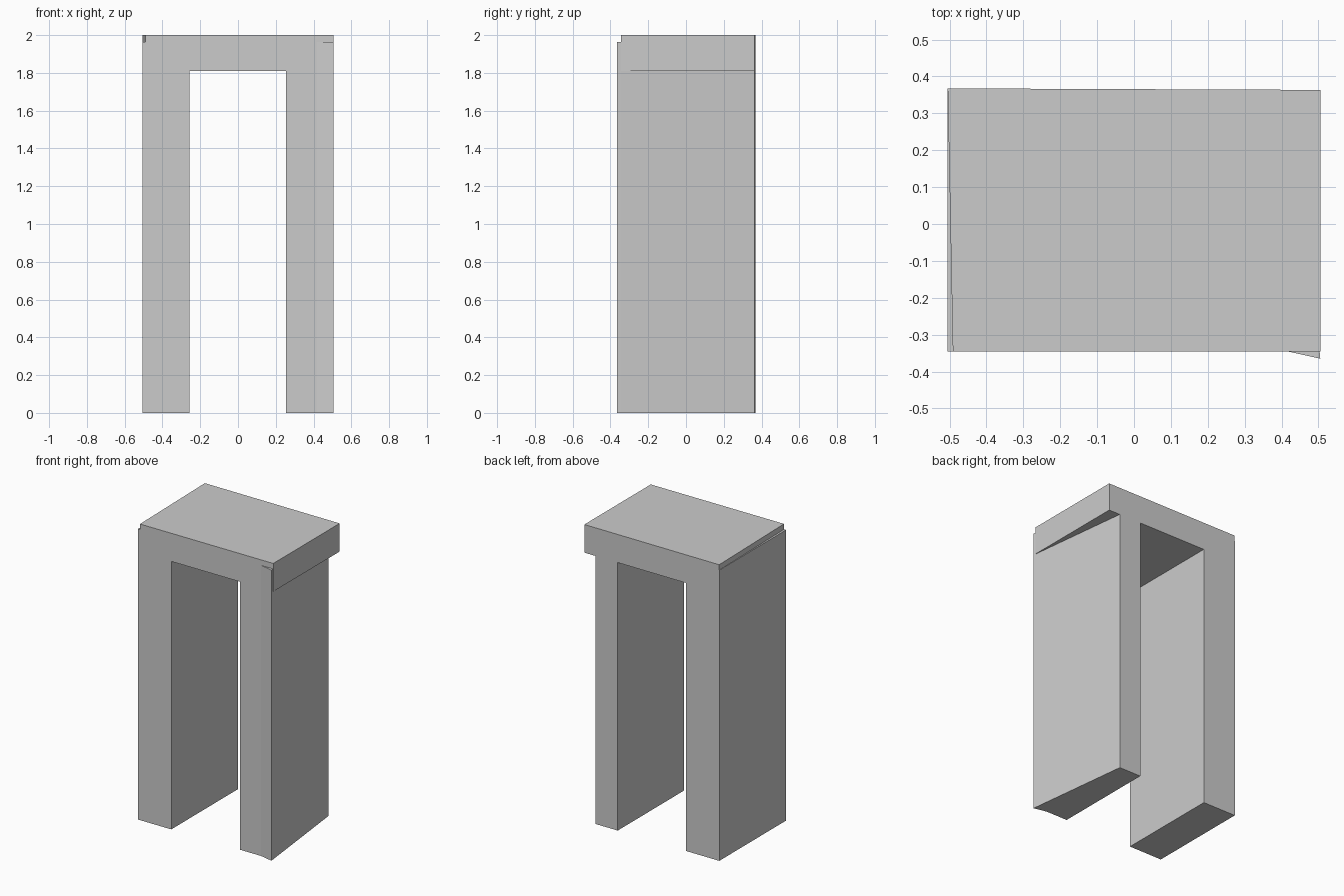
import bpy, bmesh

if "Cube" in bpy.data.objects:
    bpy.data.objects.remove(bpy.data.objects["Cube"])


def loft(name, start, end):
    """Solid between two matching outlines."""
    bm = bmesh.new()
    a = [bm.verts.new(p) for p in start]
    b = [bm.verts.new(p) for p in end]
    bm.faces.new(a)
    bm.faces.new(b[::-1])
    n = len(a)
    for i in range(n):
        j = (i + 1) % n
        bm.faces.new((a[j], a[i], b[i], b[j]))
    bmesh.ops.recalc_face_normals(bm, faces=bm.faces)
    mesh = bpy.data.meshes.new(name)
    bm.to_mesh(mesh)
    bm.free()
    ob = bpy.data.objects.new(name, mesh)
    bpy.context.collection.objects.link(ob)
    return ob


TOP, LEDGE, LINTEL = 2.0, 1.963, 1.81
FRONT, BACK = -0.345, 0.3655


def arch_outline(leg_right, lid_left, y_at):
    """Doorway outline; the right leg and the lid's left edge vary with depth."""
    pts = [(-0.506, 0), (-0.257, 0), (-0.257, LINTEL), (0.255, LINTEL),
           (0.255, 0), (leg_right, 0), (leg_right, LINTEL), (0.505, LINTEL),
           (0.505, TOP), (lid_left, TOP), (lid_left, LEDGE), (-0.506, LEDGE)]
    return [(x, y_at(x), z) for x, z in pts]


# Doorway: two legs and lintel, right leg tapering inward towards the back
loft("doorway_arch",
     arch_outline(0.503, -0.491, lambda x: FRONT),
     arch_outline(0.420, -0.505, lambda x: BACK - 0.004 * x))

# Small flared corner on the front of the right leg
flare = [(0.415, FRONT), (0.505, -0.365), (0.503, FRONT)]
loft("right_leg_flare",
     [(x, y, 0) for x, y in flare],
     [(x, y, LEDGE) for x, y in flare])
